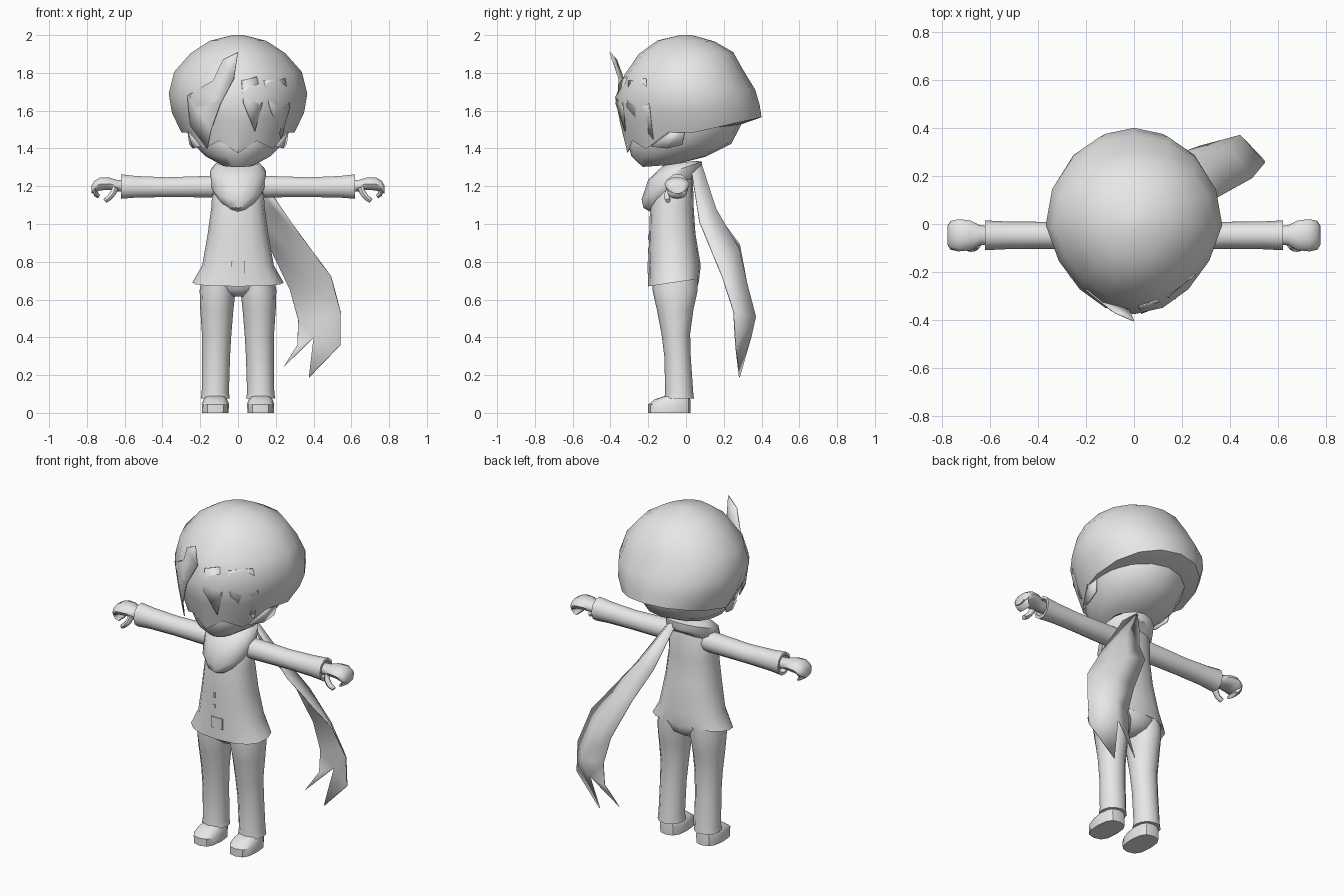
import bpy, bmesh, math
from mathutils import Vector

grey = bpy.data.materials.new("plain grey")
grey.diffuse_color = (0.8, 0.8, 0.8, 1)


def make(name, verts, faces, mirror=False, thick=0, angle=45):
    me = bpy.data.meshes.new(name)
    me.from_pydata(verts, [], faces)
    bm = bmesh.new()
    bm.from_mesh(me)
    bmesh.ops.recalc_face_normals(bm, faces=bm.faces)
    bm.to_mesh(me)
    bm.free()
    me.materials.append(grey)
    ob = bpy.data.objects.new(name, me)
    bpy.context.collection.objects.link(ob)
    bpy.ops.object.select_all(action='DESELECT')
    ob.select_set(True)
    bpy.context.view_layer.objects.active = ob
    bpy.ops.object.shade_smooth_by_angle(angle=math.radians(angle))
    if thick:
        ob.modifiers.new("Thickness", 'SOLIDIFY').thickness = thick
    if mirror:
        ob.modifiers.new("Mirror", 'MIRROR')
    return ob


def loft(name, rings, **kw):
    """Skin a list of equal-length point rings and cap both ends."""
    n = len(rings[0])
    verts = [p for r in rings for p in r]
    faces = [(k * n + i, k * n + (i + 1) % n, (k + 1) * n + (i + 1) % n, (k + 1) * n + i)
             for k in range(len(rings) - 1) for i in range(n)]
    faces += [tuple(range(n)), tuple(range(len(verts) - n, len(verts)))]
    return make(name, verts, faces, **kw)


def tilted(yf, zf, yb, zb, hx, n=16, cx=0, pinch=0, jag=0, power=1):
    """Oval ring running from a front point (yf, zf) to a back point (yb, zb)."""
    pts = []
    for i in range(n):
        a = 2 * math.pi * i / n
        s, c = math.sin(a), math.cos(a)
        s = math.copysign(abs(s) ** power, s)
        c = math.copysign(abs(c) ** power, c)
        t = (1 - c) / 2
        z = zf + (zb - zf) * t
        if c > 0.3:
            z += jag * (1 if i % 2 else -1)
        pts.append((cx + hx * s * (1 - pinch * max(c, 0)), yf + (yb - yf) * t, z))
    return pts


def across(x, y, z, ry, rz, n=10):
    """Oval ring facing along x."""
    return [(x, y + ry * math.cos(2 * math.pi * i / n),
             z + rz * math.sin(2 * math.pi * i / n)) for i in range(n)]


def strip(name, rows, extra=(), **kw):
    """Sheet through rows of points, plus optional end tips."""
    w = len(rows[0])
    verts = [p for r in rows for p in r]
    faces = [(k * w + i, k * w + i + 1, (k + 1) * w + i + 1, (k + 1) * w + i)
             for k in range(len(rows) - 1) for i in range(w - 1)]
    base = len(verts) - w
    for j, tip in enumerate(extra):
        verts.append(tip)
        faces.append((base + j, base + j + 1, len(verts) - 1))
    return make(name, verts, faces, **kw)


# head with a small chin
loft("head", [tilted(*r, pinch=0.1) for r in (
    (-.23, 1.302, -.06, 1.315, .08), (-.29, 1.36, .10, 1.355, .17),
    (-.305, 1.42, .24, 1.425, .235), (-.295, 1.52, .30, 1.54, .275),
    (-.27, 1.66, .28, 1.68, .28), (-.2, 1.78, .2, 1.78, .2))])

# hair cap with an underside and a jagged fringe edge
hair = [(-.27, 1.47, .27, 1.52, .25, 0), (-.31, 1.405, .40, 1.565, .30, .03),
        (-.35, 1.55, .39, 1.63, .35, .01), (-.375, 1.67, .367, 1.71, .367, 0),
        (-.325, 1.79, .30, 1.82, .338, 0), (-.25, 1.90, .25, 1.91, .25, 0),
        (-.15, 1.972, .15, 1.967, .15, 0), (-.03, 2.0, .03, 2.0, .03, 0)]
loft("hair_cap", [tilted(*r[:5], pinch=0.2, jag=r[5], power=.95) for r in hair], angle=35)

# loose locks of hair lying on the cap, one with its tip raised
strip("raised_lock", [((-.08, -.365, 1.87), (0, -.40, 1.91)),
                      ((-.13, -.325, 1.76), (-.02, -.352, 1.77)),
                      ((-.265, -.215, 1.68), (-.09, -.358, 1.64)),
                      ((-.25, -.20, 1.52), (-.14, -.318, 1.50))],
      extra=[(-.16, -.275, 1.40)], thick=.006)
strip("fringe_lock", [((.02, -.345, 1.76), (.10, -.318, 1.78)),
                      ((.03, -.374, 1.64), (.13, -.335, 1.64))],
      extra=[(.09, -.325, 1.49)], thick=.006)
strip("fringe_side_lock", [((.14, -.305, 1.76), (.25, -.215, 1.77)),
                           ((.17, -.315, 1.62), (.275, -.195, 1.62))],
      extra=[(.23, -.175, 1.45)], thick=.006)
strip("ear_lock", [((.272, .00, 1.52), (.258, -.02, 1.42)),
                   ((.265, -.08, 1.49), (.24, -.10, 1.40))],
      extra=[(.205, -.19, 1.41)], mirror=True, thick=.01)

# scarf wrapped round the neck, drooping at the front
loft("neck_scarf", [tilted(*r) for r in (
    (-.18, 1.06, .06, 1.27, .09), (-.225, 1.085, .08, 1.28, .125),
    (-.235, 1.13, .085, 1.30, .147), (-.20, 1.235, .085, 1.33, .147),
    (-.12, 1.31, .05, 1.335, .115))])

# hanging scarf tail, gently bowed, with a forked end
strip("scarf_tail", [
    ((.02, .06, 1.31), (.05, .08, 1.31), (.10, .03, 1.27)),
    ((.10, .16, 1.05), (.19, .155, 1.08), (.275, .07, 1.01)),
    ((.16, .28, .89), (.28, .275, .87), (.40, .14, .84)),
    ((.275, .32, .65), (.39, .32, .68), (.49, .19, .72)),
    ((.32, .325, .49), (.44, .365, .51), (.54, .25, .535)),
    ((.315, .32, .36), (.40, .34, .40), (.54, .26, .36))],
    extra=[(.24, .29, .24), (.375, .28, .19)], thick=.006, angle=80)

# jacket with flared hem
loft("jacket", [tilted(*r, power=.85) for r in (
    (-.17, .72, .04, .73, .17), (-.2, .67, .07, .71, .242),
    (-.2, .78, .078, .78, .19), (-.195, .95, .05, .95, .16),
    (-.19, 1.1, .04, 1.1, .14), (-.165, 1.22, .037, 1.24, .135),
    (-.12, 1.30, .02, 1.30, .09))])


# small plates on the jacket front
def plate(name, x, y, z, w, h):
    return loft(name, [[(x + sx * w / 2, y + d, z + sz * h / 2) for sx, sz in
                        ((-1, -1), (1, -1), (1, 1), (-1, 1))] for d in (0, .009)])


plate("front_tab", 0, -.204, .77, .075, .065)
for i in range(2):
    plate("front_button", -.02, -.2, .86 + .07 * i, .012, .03)

# trousers
loft("pelvis", [tilted(*r) for r in (
    (-.12, .615, 0, .615, .04), (-.17, .65, .055, .65, .12),
    (-.18, .70, .07, .70, .18), (-.17, .78, .06, .78, .17))])
loft("trouser_leg", [tilted(yf, z, yb, z, hx, 12, cx) for yf, yb, z, hx, cx in (
    (-.115, .042, .075, .077, .12), (-.11, .038, .11, .072, .12),
    (-.115, .025, .30, .074, .116), (-.13, .022, .42, .078, .113),
    (-.155, .04, .55, .088, .112), (-.178, .062, .65, .095, .108),
    (-.175, .06, .74, .085, .10))], mirror=True)

# shoes
loft("shoe", [tilted(yf, zf, yb, zb, hx, 12, .12, power=.75) for yf, zf, yb, zb, hx in (
    (-.2, 0, .025, 0, .07), (-.2, .045, .025, .05, .072),
    (-.165, .072, .022, .075, .062), (-.11, .09, .02, .09, .05))],
    mirror=True, angle=40)

# sleeves with a recessed cuff opening
loft("sleeve", [across(*r) for r in (
    (.06, -.05, 1.20, .055, .055), (.14, -.05, 1.198, .06, .06),
    (.38, -.047, 1.195, .056, .055), (.54, -.047, 1.197, .058, .06),
    (.62, -.047, 1.198, .062, .068), (.62, -.047, 1.198, .048, .052),
    (.59, -.047, 1.198, .044, .048))], mirror=True)

# hands: rounded palm, fingers curled together and a thumb
loft("palm", [across(*r) for r in (
    (.58, -.047, 1.20, .035, .032), (.64, -.047, 1.203, .042, .032),
    (.68, -.047, 1.213, .062, .034), (.73, -.047, 1.212, .067, .036),
    (.762, -.047, 1.196, .06, .034), (.775, -.047, 1.183, .04, .022))], mirror=True)


def digit(name, pts, w, h):
    """Tapered finger following points in space."""
    rings = []
    for k, p in enumerate(pts):
        a, b = Vector(pts[max(k - 1, 0)]), Vector(pts[min(k + 1, len(pts) - 1)])
        side = (b - a).cross(Vector((0, 1, 0))).normalized()
        s = 1 - .3 * k / (len(pts) - 1)
        rings.append([tuple(Vector(p) + side * h * s * math.cos(t * math.pi / 4)
                            + Vector((0, w * s * math.sin(t * math.pi / 4), 0)))
                      for t in range(8)])
    loft(name, rings, mirror=True)


digit("curled_fingers", [(.745, -.047, 1.205), (.76, -.047, 1.178), (.75, -.047, 1.155),
                         (.735, -.047, 1.145)], .06, .016)
digit("thumb", [(.65, -.08, 1.195), (.66, -.095, 1.165), (.68, -.1, 1.14),
                (.705, -.095, 1.122)], .02, .018)
